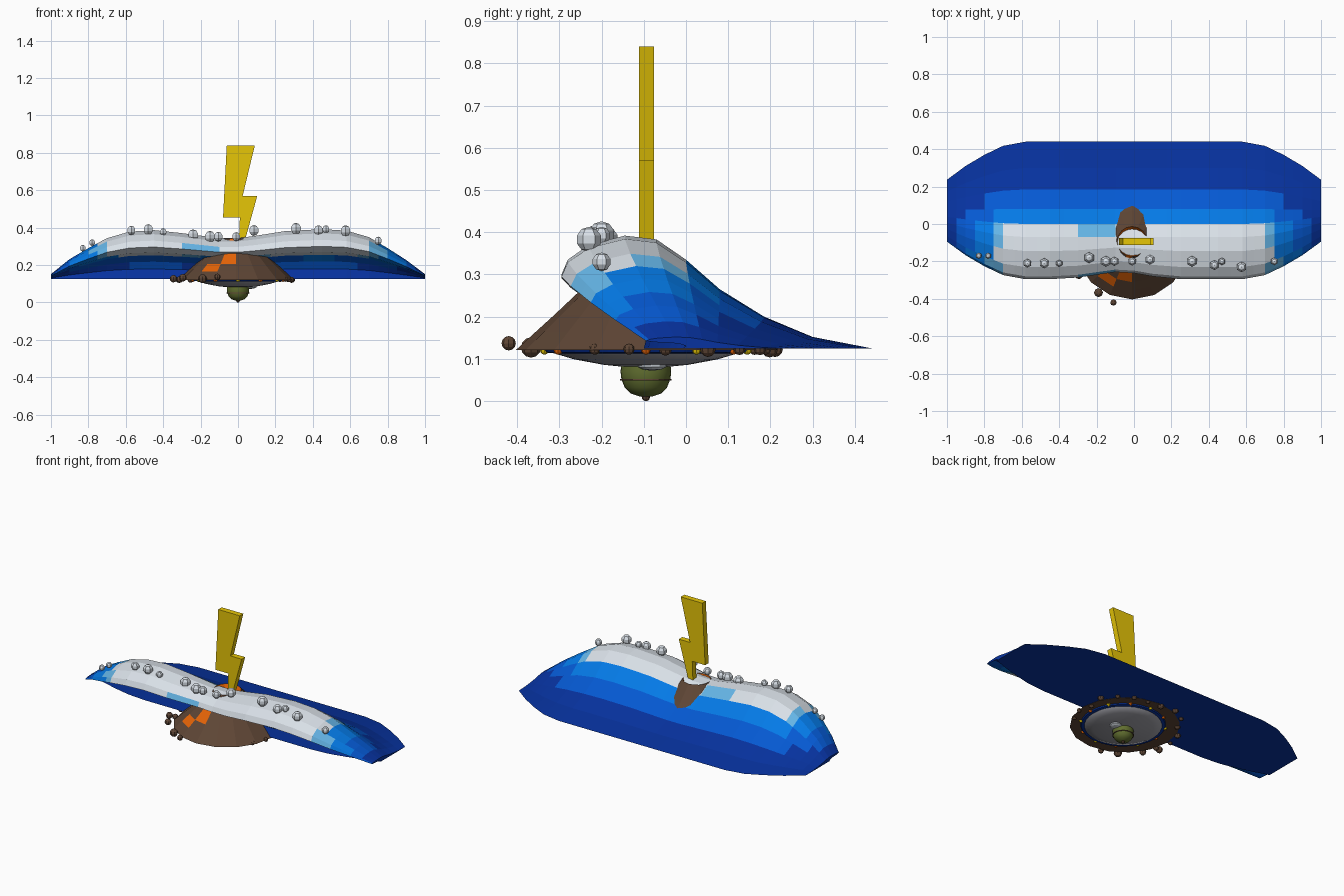
import bpy, bmesh, math, random
from mathutils import Matrix

cube = bpy.data.objects.get("Cube")
if cube:
    bpy.data.objects.remove(cube, do_unlink=True)
random.seed(4)


def material(name, srgb):
    col = [c ** 2.2 for c in srgb] + [1]
    m = bpy.data.materials.new(name)
    m.use_nodes = True
    m.diffuse_color = col
    bsdf = next(n for n in m.node_tree.nodes if n.type == 'BSDF_PRINCIPLED')
    bsdf.inputs["Base Color"].default_value = col
    return m


navy = material("deep_navy", (.06, .21, .62))
blue = material("mid_blue", (.05, .35, .82))
bright = material("bright_blue", (.05, .50, .95))
pale = material("pale_blue", (.42, .75, .96))
white = material("foam_white", (.87, .90, .93))
brown = material("rock_brown", (.37, .28, .22))
orange = material("lava_orange", (.92, .40, .06))
gold = material("bolt_gold", (.90, .77, .06))
grey = material("hull_grey", (.62, .62, .65))
olive = material("dome_olive", (.38, .43, .20))


def build(name, verts, faces, mats):
    me = bpy.data.meshes.new(name)
    me.from_pydata(verts, [], faces)
    bm = bmesh.new()
    bm.from_mesh(me)
    bmesh.ops.recalc_face_normals(bm, faces=bm.faces)
    bm.to_mesh(me)
    bm.free()
    for m in mats:
        me.materials.append(m)
    ob = bpy.data.objects.new(name, me)
    bpy.context.collection.objects.link(ob)
    return ob


def lathe(name, profile, seg, centre, mats, smooth=False):
    """Spin (radius, z) points about a vertical axis and cap both ends."""
    verts = [(centre[0] + r * math.cos(2 * math.pi * i / seg),
              centre[1] + r * math.sin(2 * math.pi * i / seg), z)
             for r, z in profile for i in range(seg)]
    faces = [(j * seg + i, j * seg + (i + 1) % seg,
              (j + 1) * seg + (i + 1) % seg, (j + 1) * seg + i)
             for j in range(len(profile) - 1) for i in range(seg)]
    last = (len(profile) - 1) * seg
    faces += [tuple(range(seg)), tuple(range(last, last + seg))]
    ob = build(name, verts, faces, mats)
    if smooth:
        for p in ob.data.polygons:
            p.use_smooth = len(p.vertices) == 4
    return ob


def balls(name, spots, mat, seg=6, rings=5):
    """One object of small faceted balls at (x, y, z, radius)."""
    bm = bmesh.new()
    for x, y, z, r in spots:
        bmesh.ops.create_uvsphere(bm, u_segments=seg, v_segments=rings, radius=r,
                                  matrix=Matrix.Translation((x, y, z)))
    me = bpy.data.meshes.new(name)
    bm.to_mesh(me)
    bm.free()
    me.materials.append(mat)
    bpy.context.collection.objects.link(bpy.data.objects.new(name, me))


# Wave: curling section swept along x, its width and height varying
section = [(.44, .125), (.30, .152), (.185, .20), (.08, .265), (0, .335),
           (-.07, .383), (-.145, .392), (-.23, .37), (-.28, .335), (-.295, .30),
           (-.24, .27), (-.16, .255), (-.11, .22), (-.085, .18), (-.10, .125)]
# x, width, height, forward reach of the lip
stations = [(-1, .45, .10, 1), (-.9, .65, .40, 1), (-.8, .81, .62, 1), (-.7, .94, .82, 1),
            (-.58, 1, .95, 1), (-.45, 1, .98, 1), (-.3, 1, .92, .97), (-.1, 1, .82, .87),
            (0, 1, .82, .89), (.1, 1, .87, .95), (.25, 1, .96, 1), (.45, 1, 1, 1),
            (.58, 1, .97, 1), (.7, .94, .84, 1), (.8, .81, .62, 1), (.9, .65, .38, 1),
            (1, .45, .10, 1)]
rows = []
for a, b in zip(stations, stations[1:]):
    rows += [a, tuple((p + q) / 2 for p, q in zip(a, b))]
rows.append(stations[-1])
BASE, MID, n = .125, .07, len(section)
verts = []
for x, w, h, reach in rows:
    for y, z in section:
        y = y * reach if y < -.1 else y
        verts.append((x, MID + (y - MID) * w, BASE + (z - BASE) * h))
faces = [(k * n + i, k * n + (i + 1) % n, (k + 1) * n + (i + 1) % n, (k + 1) * n + i)
         for k in range(len(rows) - 1) for i in range(n)]
faces += [tuple(range(n)), tuple(range(len(verts) - n, len(verts)))]
wave = build("wave", verts, faces, [navy, blue, bright, pale, white])
# Colour bands by height, with the lip counted as higher
bonus = {7: .03, 8: .05, 9: .06, 10: .06, 11: .02}
for f, p in enumerate(wave.data.polygons):
    z = p.center.z + bonus.get(f % n, 0)
    p.material_index = sum(z > t for t in (.195, .255, .304, .311))
    if p.material_index == 4:
        x, col = p.center.x, f % n
        if abs(x) > .71 and col != 6 or -.33 < x < -.1 and col in (4, 8):
            p.material_index = 3

# Foam balls along the crest
balls("foam_balls", [
    (-.83, -.17, .29, .018), (-.78, -.17, .32, .018), (-.57, -.21, .385, .025),
    (-.48, -.21, .39, .029), (-.40, -.21, .377, .02), (-.24, -.18, .36, .031),
    (-.15, -.20, .352, .031), (-.105, -.20, .352, .026), (-.01, -.20, .352, .024),
    (.085, -.19, .385, .029), (.31, -.20, .395, .031), (.43, -.22, .385, .028),
    (.47, -.20, .392, .021), (.575, -.23, .383, .03), (.75, -.20, .33, .022)], white)

# Volcano with crater and a crooked lava streak
AXIS = (-.01, -.093)
cone = lathe("volcano", [(.31, .121), (.262, .165), (.218, .205), (.165, .255),
                         (.08, .343), (.06, .30)], 16, AXIS, [brown, orange])
for f, p in enumerate(cone.data.polygons):
    ring, col = divmod(f, 16)
    lava = (ring in (2, 3) and col == 11) or (ring == 1 and col == 10)
    inside = ring == 4 or f == len(cone.data.polygons) - 1
    p.material_index = int(lava or inside)

# Loose rocks round the foot of the volcano
rocks = [(-.295, -.275, .132, .02), (-.19, -.367, .127, .024),
         (-.11, -.42, .137, .017), (-.345, -.19, .127, .02)]
for i in range(14):
    a = math.radians(-25 + i * 17)
    d = random.uniform(.28, .335)
    rocks.append((AXIS[0] + d * math.cos(a), AXIS[1] + d * math.sin(a), .123,
                  random.uniform(.012, .02)))
balls("rocks", rocks, brown, 8, 6)

# Saucer hanging under the volcano
HUB = (0, -.095)
lathe("rim_ring", [(.236, .126), (.24, .121), (.236, .115), (.215, .113)], 32, HUB, [navy])
lathe("saucer_hull", [(.226, .122), (.224, .115), (.17, .099), (.10, .086), (.05, .081)],
      32, HUB, [grey], True)
lathe("lower_dome", [(.058, .09), (.06, .07), (.058, .052), (.05, .032), (.036, .018),
                     (.015, .011)], 24, HUB, [olive], True)
lathe("dome_band", [(.058, .053), (.061, .052), (.061, .049), (.055, .048)], 24, HUB, [brown])
balls("dome_tip", [(*HUB, .01, .01)], brown, 8, 6)
lathe("side_blister", [(.036, .09), (.034, .081), (.022, .075), (.008, .073)], 12,
      (.065, -.08), [white])

# Alternating rim lights
for start, mat, name in ((0, orange, "orange_lights"), (1, gold, "yellow_lights")):
    ang = [math.radians(30 * k) for k in range(start, 12, 2)]
    balls(name, [(HUB[0] + .24 * math.cos(a), HUB[1] + .24 * math.sin(a), .121, .011)
                 for a in ang], mat, 8, 6)

# Lightning bolt: flat outline given thickness
outline = [(-.06, .84), (.09, .84), (.025, .57), (.103, .57), (.045, .36), (.035, .33),
           (.005, .33), (.01, .455), (-.08, .455)]
m = len(outline)
verts = [(x, y, z) for y in (-.111, -.076) for x, z in outline]
faces = [tuple(range(m)), tuple(range(m, 2 * m))]
faces += [(i, (i + 1) % m, m + (i + 1) % m, m + i) for i in range(m)]
build("lightning_bolt", verts, faces, [gold])
